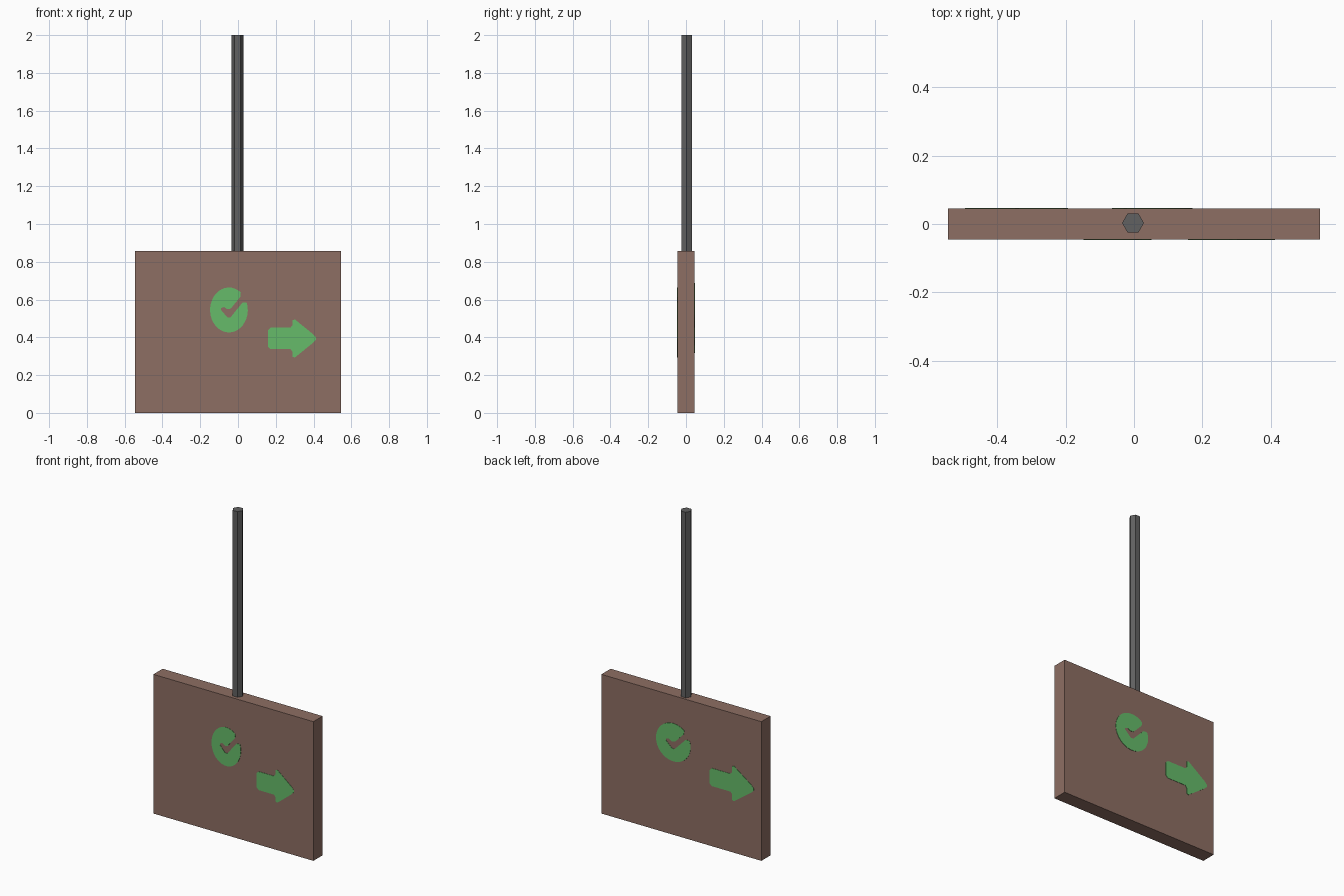
import bpy, bmesh, math

if "Cube" in bpy.data.objects:
    bpy.data.objects.remove(bpy.data.objects["Cube"])

HALF_Y, BOARD_H = 0.045, 0.857


def material(name, hex_rgb):
    def lin(c):
        c /= 255
        return c / 12.92 if c <= 0.04045 else ((c + 0.055) / 1.055) ** 2.4
    m = bpy.data.materials.new(name)
    m.diffuse_color = [lin(c) for c in hex_rgb] + [1]
    m.use_nodes = True
    m.node_tree.nodes["Principled BSDF"].inputs["Base Color"].default_value = m.diffuse_color
    return m


brown = material("brown board", (141, 110, 99))
grey = material("grey pole", (97, 97, 97))
green = material("green paint", (102, 187, 106))


def plate(name, outline, side):
    """Thin painted plate from an (x, z) outline; side 1 = front, -1 = back."""
    bm = bmesh.new()
    verts = [bm.verts.new((x * side, -HALF_Y * side, z)) for x, z in outline]
    face = bm.faces.new(verts)
    ext = bmesh.ops.extrude_face_region(bm, geom=[face], use_keep_orig=True)
    moved = [v for v in ext["geom"] if isinstance(v, bmesh.types.BMVert)]
    bmesh.ops.translate(bm, verts=moved, vec=(0, -0.002 * side, 0))
    bmesh.ops.recalc_face_normals(bm, faces=bm.faces)
    me = bpy.data.meshes.new(name)
    bm.to_mesh(me)
    bm.free()
    me.materials.append(green)
    ob = bpy.data.objects.new(name, me)
    bpy.context.collection.objects.link(ob)


def tick_disc(cx, cz, rx, rz):
    # disc arc with an open gap at the upper right, then the tick-shaped cut-out
    arc = [math.radians(51 + (327 * i / 32)) for i in range(33)]
    pts = [(math.cos(a), math.sin(a)) for a in arc]
    pts += [(0.90, 0.33), (0.72, 0.33), (0.08, -0.33), (-0.08, -0.33), (-0.42, 0.0),
            (-0.42, 0.08), (-0.25, 0.13), (-0.1, 0.03), (0.1, 0.06), (0.6, 0.58)]
    return [(cx + x * rx, cz + z * rz) for x, z in pts]


def arrow(x0, xh, x1, cz, shaft, head):
    # right-pointing arrow with slightly clipped corners
    c = 0.015
    upper = [(x0, shaft - c), (x0 + c, shaft), (xh - c, shaft), (xh - 0.004, shaft + c),
             (xh - 0.004, head - 0.004), (xh + 0.008, head), (x1 - c, c * 1.5), (x1, 0.006)]
    return [(x, cz + z) for x, z in upper] + [(x, cz - z) for x, z in reversed(upper)]


# Board
bpy.ops.mesh.primitive_cube_add(size=1, location=(0, 0, BOARD_H / 2))
board = bpy.context.object
board.name = "sign_board"
board.scale = (1.09, HALF_Y * 2, BOARD_H)
board.data.materials.append(brown)

# Hanging hexagonal pole, corners towards the left and right
bpy.ops.mesh.primitive_cylinder_add(vertices=6, radius=0.032, depth=2 - BOARD_H,
                                    location=(-0.003, 0.003, (2 + BOARD_H) / 2),
                                    rotation=(0, 0, math.radians(30)))
pole = bpy.context.object
pole.name = "hanging_pole"
pole.data.materials.append(grey)

# Painted symbols on both faces
plate("front_tick_disc", tick_disc(-0.048, 0.545, 0.10, 0.119), 1)
plate("front_arrow", arrow(0.158, 0.293, 0.413, 0.394, 0.057, 0.101), 1)
plate("back_tick_disc", tick_disc(-0.054, 0.57, 0.118, 0.117), -1)
plate("back_arrow", arrow(0.193, 0.352, 0.494, 0.426, 0.055, 0.108), -1)
